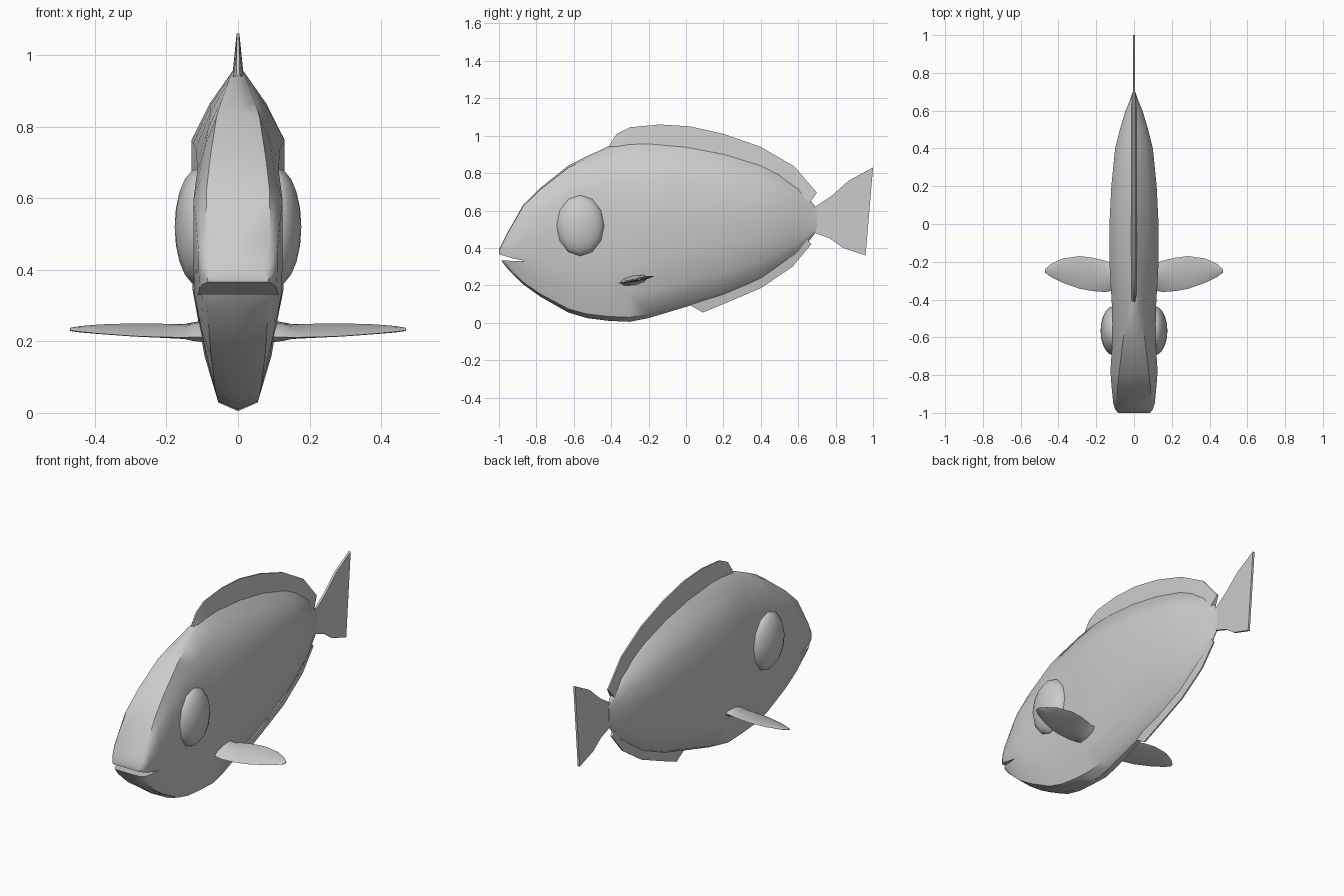
import bpy, bmesh, math

if "Cube" in bpy.data.objects:
    bpy.data.objects.remove(bpy.data.objects["Cube"])

grey = bpy.data.materials.new("grey")
grey.diffuse_color = (0.6, 0.6, 0.6, 1)
grey.use_nodes = True
grey.node_tree.nodes["Principled BSDF"].inputs["Base Color"].default_value = grey.diffuse_color


def activate(ob):
    bpy.ops.object.select_all(action='DESELECT')
    ob.select_set(True)
    bpy.context.view_layer.objects.active = ob


def smooth(ob, angle=45):
    activate(ob)
    bpy.ops.object.shade_smooth_by_angle(angle=math.radians(angle))


def loft(name, rings):
    """Skin closed rings with equal point counts and cap both ends."""
    bm = bmesh.new()
    rows = [[bm.verts.new(p) for p in ring] for ring in rings]
    n = len(rows[0])
    for a, b in zip(rows, rows[1:]):
        for i in range(n):
            j = (i + 1) % n
            bm.faces.new((a[i], a[j], b[j], b[i]))
    bm.faces.new(rows[0])
    bm.faces.new(rows[-1])
    bmesh.ops.recalc_face_normals(bm, faces=bm.faces)
    me = bpy.data.meshes.new(name)
    bm.to_mesh(me)
    bm.free()
    ob = bpy.data.objects.new(name, me)
    bpy.context.collection.objects.link(ob)
    me.materials.append(grey)
    return ob


def fin(name, pairs, w_outer, w_base):
    """Thin upright fin from (outer y, outer z, base y, base z) pairs."""
    smooth(loft(name, [[(-w_outer, a, b), (w_outer, a, b), (w_base, c, d), (-w_base, c, d)]
                       for a, b, c, d in pairs]))


# Body: y, top z, bottom z, half widths at the top, the sides and the belly
STATIONS = [
    (-1.0, .39, .35, .06, .085, .07),
    (-.98, .43, .322, .08, .10, .08),
    (-.95, .49, .285, .09, .11, .085),
    (-.87, .63, .205, .088, .118, .08),
    (-.78, .72, .14, .078, .125, .075),
    (-.63, .84, .055, .06, .115, .065),
    (-.53, .89, .025, .045, .115, .06),
    (-.41, .945, .01, .025, .118, .055),
    (-.30, .965, .005, .018, .125, .055),
    (-.20, .97, .025, .015, .13, .05),
    (0.0, .955, .085, .012, .13, .04),
    (.20, .915, .145, .012, .12, .03),
    (.40, .85, .23, .012, .10, .02),
    (.50, .80, .30, .01, .075, .015),
    (.60, .73, .37, .008, .045, .01),
    (.66, .66, .44, .006, .02, .006),
    (.70, .61, .49, .004, .007, .004)]


def body_ring(y, zt, zb, wt, w, wb):
    h = zt - zb
    half = [(wt, .015), (wt * .45 + w * .55, .11), (w, .22), (w, .45), (w * .98, .66),
            (w * .55 + wb * .45, .84), (wb, .975)]
    right = [(x, y, zt - f * h) for x, f in half]
    left = [(-x, y, z) for x, y, z in reversed(right)]
    return [(0, y, zt)] + right + [(0, y, zb)] + left


body = loft("body", [body_ring(*s) for s in STATIONS])

# Mouth slit cut across the snout
slit = [(-1.03, .375), (-.93, .345), (-.86, .33), (-.97, .332), (-1.03, .335)]
cutter = loft("mouth_cutter", [[(x, y, z) for y, z in slit] for x in (-.2, .2)])
activate(body)
mod = body.modifiers.new("mouth", 'BOOLEAN')
mod.operation = 'DIFFERENCE'
mod.solver = 'EXACT'
mod.object = cutter
bpy.ops.object.modifier_apply(modifier=mod.name)
bpy.data.objects.remove(cutter)
smooth(body)

# Upright fins
fin("dorsal_fin", [
    (-.41, .95, -.41, .92), (-.37, 1.01, -.37, .93), (-.30, 1.045, -.30, .94),
    (-.14, 1.06, -.14, .94), (.02, 1.05, .02, .92), (.20, 1.01, .20, .88),
    (.40, .94, .40, .81), (.58, .835, .54, .74), (.70, .695, .66, .64)], .004, .016)
fin("anal_fin", [
    (.03, .09, .03, .13), (.09, .055, .09, .14), (.20, .10, .20, .18),
    (.40, .185, .39, .26), (.57, .30, .54, .36), (.67, .42, .64, .45)], .004, .014)
fin("tail_fin", [
    (.64, .60, .64, .50), (.69, .62, .69, .48), (.78, .68, .77, .45),
    (.87, .76, .84, .40), (1.0, .83, .96, .36)], .006, .006)

# Side fins: x, rear-edge y, front-edge y, half thickness
SPANS = [(.08, -.20, -.35, .03), (.125, -.205, -.355, .022), (.15, -.195, -.36, .013),
         (.22, -.178, -.355, .010), (.29, -.17, -.342, .009), (.38, -.183, -.31, .007),
         (.44, -.212, -.28, .006), (.47, -.238, -.258, .004)]
for side, sx in (("left", -1), ("right", 1)):
    rings = []
    for x, y0, y1, t in SPANS:
        ring = []
        for k in range(8):
            a = math.tau * k / 8
            y = (y0 + y1) / 2 + (y0 - y1) / 2 * math.cos(a)
            ring.append((sx * x, y, .229 + .2 * (y + .27) + t * math.sin(a)))
        rings.append(ring)
    smooth(loft(side + "_side_fin", rings))

    # Eye: flattened bulging ball on the head
    bpy.ops.mesh.primitive_uv_sphere_add(segments=12, ring_count=10, radius=1,
                                         location=(sx * .108, -.565, .52),
                                         rotation=(0, math.pi / 2, 0))
    eye = bpy.context.object
    eye.name = side + "_eye"
    eye.scale = (.165, .13, .069)
    eye.data.materials.append(grey)
    smooth(eye, 60)
